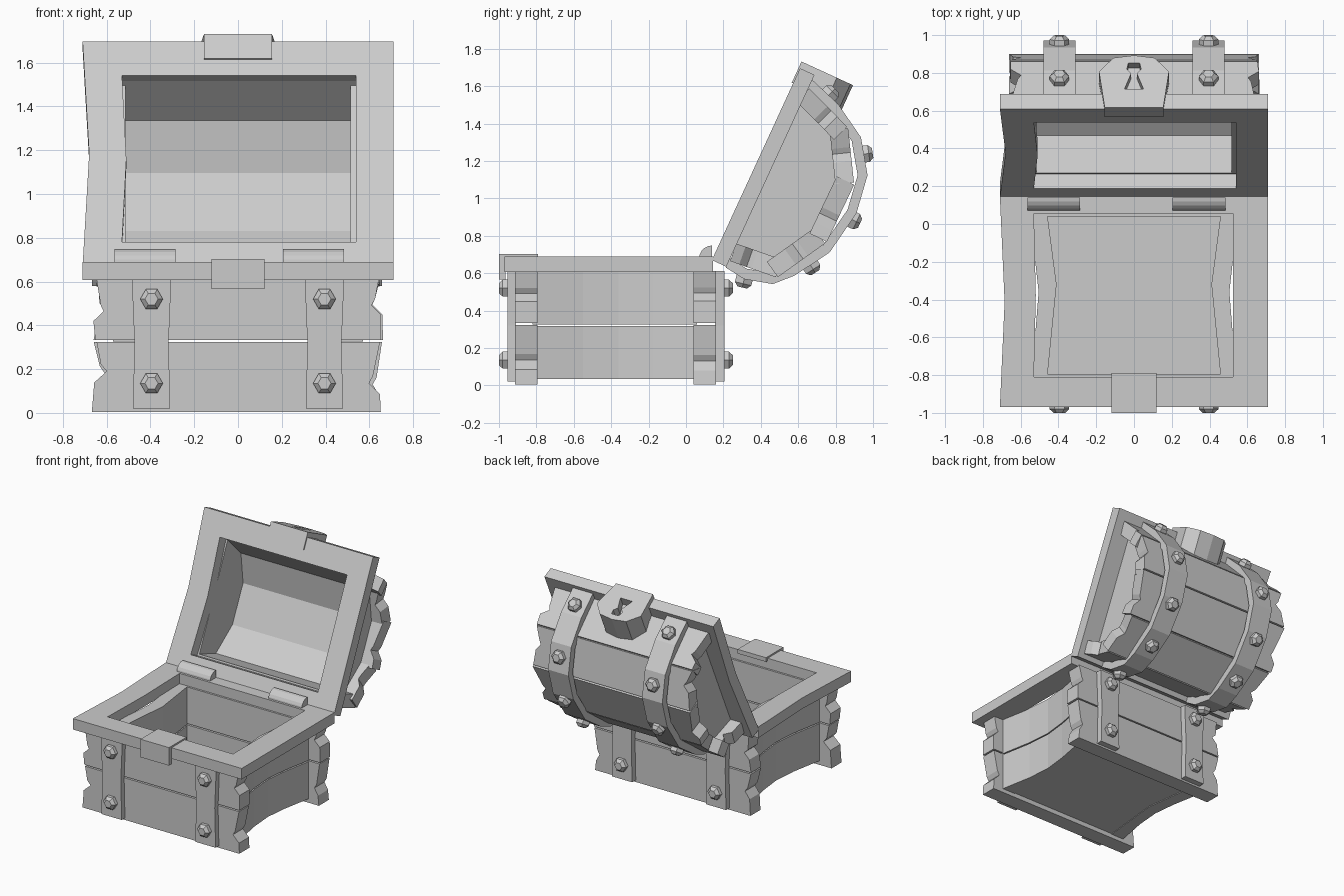
import bpy, bmesh, math, random
from mathutils import Vector

if "Cube" in bpy.data.objects:
    bpy.data.objects.remove(bpy.data.objects["Cube"])

random.seed(4)

# Lid frame: v runs from hinge to lid front, w points out of the lid
TILT = math.radians(24.7)
S, C = math.sin(TILT), math.cos(TILT)


def lid(x, v, w):
    return Vector((x, 0.138 + v * S + w * C, 0.67 + v * C - w * S))


def base(x, y, z):
    return Vector((x, y, z))


def finish(name, bm):
    bmesh.ops.recalc_face_normals(bm, faces=bm.faces)
    me = bpy.data.meshes.new(name)
    bm.to_mesh(me)
    bm.free()
    ob = bpy.data.objects.new(name, me)
    bpy.context.collection.objects.link(ob)
    return ob


def prism(name, pts, d0, d1, f):
    """Extrude 2D outline pts from d0 to d1; f maps (a, b, d) to world."""
    bm = bmesh.new()
    lo = [bm.verts.new(f(a, b, d0)) for a, b in pts]
    hi = [bm.verts.new(f(a, b, d1)) for a, b in pts]
    n = len(pts)
    bm.faces.new(lo)
    bm.faces.new(hi)
    for i in range(n):
        j = (i + 1) % n
        bm.faces.new((lo[i], lo[j], hi[j], hi[i]))
    return finish(name, bm)


def frame(name, outer, inner, d0, d1, f):
    bm = bmesh.new()
    loops = [[bm.verts.new(f(a, b, d)) for a, b in pts]
             for pts, d in ((outer, d0), (outer, d1), (inner, d1), (inner, d0))]
    n = len(outer)
    for k in range(4):
        A, B = loops[k], loops[(k + 1) % 4]
        for i in range(n):
            j = (i + 1) % n
            bm.faces.new((A[i], A[j], B[j], B[i]))
    return finish(name, bm)


def loop8(x0, x1, y0, y1, bow):
    ym = (y0 + y1) / 2
    return [(x0, y0), (0, y0), (x1, y0), (x1, ym),
            (x1, y1), (0, y1), (x0, y1), (x0 + bow, ym)]


def board_outline(a0, a1, half=0.65):
    """Plank outline in (x, across) with chipped ends."""
    right, left = [], []
    for side, out in ((1, right), (-1, left)):
        c = random.uniform(0.35, 0.6)
        for t, dx in ((0, 0.01), (c - 0.16, 0), (c, -0.045), (c + 0.1, -0.025), (1, 0)):
            out.append((side * (half + dx + random.uniform(-0.01, 0.012)),
                        a0 + t * (a1 - a0)))
    return right + left[::-1]


def bolt(name, pos, normal):
    """Hexagonal head with a tapered cap."""
    bm = bmesh.new()
    n = Vector(normal).normalized()
    rot = n.to_track_quat('Z', 'X').to_matrix().to_4x4()
    rings = []
    for r, h in ((0.052, -0.02), (0.052, 0.025), (0.03, 0.046)):
        rings.append([bm.verts.new((r * math.cos(i * math.pi / 3), r * math.sin(i * math.pi / 3), h))
                      for i in range(6)])
    bm.faces.new(rings[0])
    bm.faces.new(rings[2])
    for A, B in zip(rings, rings[1:]):
        for i in range(6):
            j = (i + 1) % 6
            bm.faces.new((A[i], A[j], B[j], B[i]))
    # vertices point sideways along x
    rot = n.to_track_quat('Z', 'Y').to_matrix().to_4x4()
    bmesh.ops.transform(bm, matrix=rot, verts=bm.verts)
    bmesh.ops.translate(bm, vec=Vector(pos), verts=bm.verts)
    finish(name, bm)


# Base planks, front and back
for z0, z1 in ((0.005, 0.324), (0.334, 0.612)):
    for tag, y0, y1 in (("front", -0.915, -0.795), ("back", 0.04, 0.16)):
        prism(tag + "_plank", board_outline(z0, z1), y0, y1,
              lambda x, z, y: base(x, y, z))

# Bowed side planks
for s in (-1, 1):
    side = [(s * x, y) for x, y in ((0.57, -0.82), (0.52, -0.55), (0.505, -0.36), (0.525, -0.18),
                                    (0.57, 0.06), (0.46, 0.06), (0.41, -0.32), (0.46, -0.82))]
    for z0, z1 in ((0.035, 0.318), (0.327, 0.612)):
        prism("side_plank", side, z0, z1, base)

# Floor, following the bowed sides
prism("floor", [(-0.5, -0.82), (0.5, -0.82), (0.46, -0.34), (0.5, 0.06), (-0.5, 0.06), (-0.46, -0.34)],
      0.04, 0.09, base)

# Base rim and lid rim
frame("base_rim", loop8(-0.71, 0.71, -0.97, 0.145, 0.025),
      loop8(-0.53, 0.525, -0.81, 0.055, 0.01), 0.607, 0.69, base)
frame("lid_rim", loop8(-0.71, 0.71, 0, 1.129, 0.03),
      loop8(-0.53, 0.54, 0.122, 0.958, 0.02), 0, 0.085, lid)

# Base straps with bolts
for s in (-1, 1):
    strap = [(s * 0.395 + dx, z) for dx, z in ((-0.085, 0.02), (0.085, 0.02), (0.078, 0.32),
                                               (0.09, 0.612), (-0.09, 0.612), (-0.078, 0.32))]
    for tag, y0, y1, ny in (("front", -0.955, -0.91, -1), ("back", 0.155, 0.205, 1)):
        prism(tag + "_strap", strap, y0, y1, lambda x, z, y: base(x, y, z))
        for z in (0.135, 0.52):
            bolt(tag + "_bolt", (s * 0.395, y0 if ny < 0 else y1, z), (0, ny, 0))

# Lid planks following the barrel
joints = [(0.035, 0.085), (0.06, 0.355), (0.34, 0.515), (0.69, 0.52), (0.95, 0.365), (1.055, 0.085)]
for p, q in zip(joints, joints[1:]):
    p, q = Vector(p), Vector(q)
    t = (q - p).normalized()
    n = Vector((-t.y, t.x))          # outward
    length = (q - p).length

    def facet(x, a, d, p=p, t=t, n=n):
        r = p + t * a + n * d
        return lid(x, r.x, r.y)
    prism("lid_plank", board_outline(0.006, length - 0.006), -0.1,
          random.uniform(-0.005, 0.008), facet)

# Lid end panels
mid = Vector((0.54, 0.085))
panel = [tuple(mid + (Vector(j) - mid) * 0.86) for j in joints]
for s in (-1, 1):
    prism("lid_end_panel", panel, s * 0.515, s * 0.565, lambda v, w, x: lid(x, v, w))

# Lid straps with bolts
arc = [(-0.005, 0.085), (-0.02, 0.2), (0.02, 0.35), (0.11, 0.437), (0.30, 0.555), (0.55, 0.598),
       (0.76, 0.567), (0.93, 0.45), (1.04, 0.265), (1.10, 0.085)]
cen = Vector((0.54, 0.085))
band = arc + [tuple(cen + (Vector(a) - cen) * 0.9) for a in reversed(arc)]
for s in (-1, 1):
    prism("lid_strap", band, s * 0.31, s * 0.48, lambda v, w, x: lid(x, v, w))
    for v, w, nv, nw in ((-0.02, 0.2, -1, 0.2), (0.195, 0.492, -0.55, 0.85), (0.51, 0.592, 0, 1),
                         (0.855, 0.503, 0.55, 0.85), (1.065, 0.2, 0.95, 0.35)):
        bolt("lid_bolt", lid(s * 0.395, v, w), lid(0, nv, nw) - lid(0, 0, 0))

# Hinge knuckles
knuckle = [(0.14 - 0.07 * math.cos(a), 0.68 + 0.068 * math.sin(a))
           for a in (i * math.pi / 10 for i in range(6))] + [(0.14, 0.66), (0.07, 0.66)]
for x0, x1 in ((-0.565, -0.285), (0.205, 0.485)):
    prism("hinge", knuckle, x0, x1, lambda y, z, x: base(x, y, z))

# Front catch plate
prism("catch_plate", [(-1.0, 0.565), (-1.0, 0.702), (-0.79, 0.702), (-0.79, 0.67),
                      (-0.965, 0.67), (-0.965, 0.565)], -0.12, 0.12,
      lambda y, z, x: base(x, y, z))


# Lock with keyhole recess
def lockmap(x, w, v):
    return lid(x, v, w)


top = [(0.185, 0.2), (0.11, 0.28), (0.0, 0.295), (-0.11, 0.28), (-0.185, 0.2)]
lock = prism("lock", [(-0.155, -0.008), (0.155, -0.008)] + top, 1.04, 1.165, lockmap)
prism("lock_body", [(-0.165, 0.087), (0.165, 0.087)] + top, 0.975, 1.045, lockmap)
hole = [(-0.05, 0.1), (0.05, 0.1), (0.015, 0.19), (0.038, 0.215), (0.03, 0.25),
        (-0.03, 0.25), (-0.038, 0.215), (-0.015, 0.19)]
cutter = prism("keyhole_cutter", hole, 1.1, 1.3, lockmap)
cutter.hide_render = True
cutter.hide_set(True)
cut = lock.modifiers.new("keyhole", 'BOOLEAN')
cut.operation = 'DIFFERENCE'
cut.solver = 'EXACT'
cut.object = cutter
